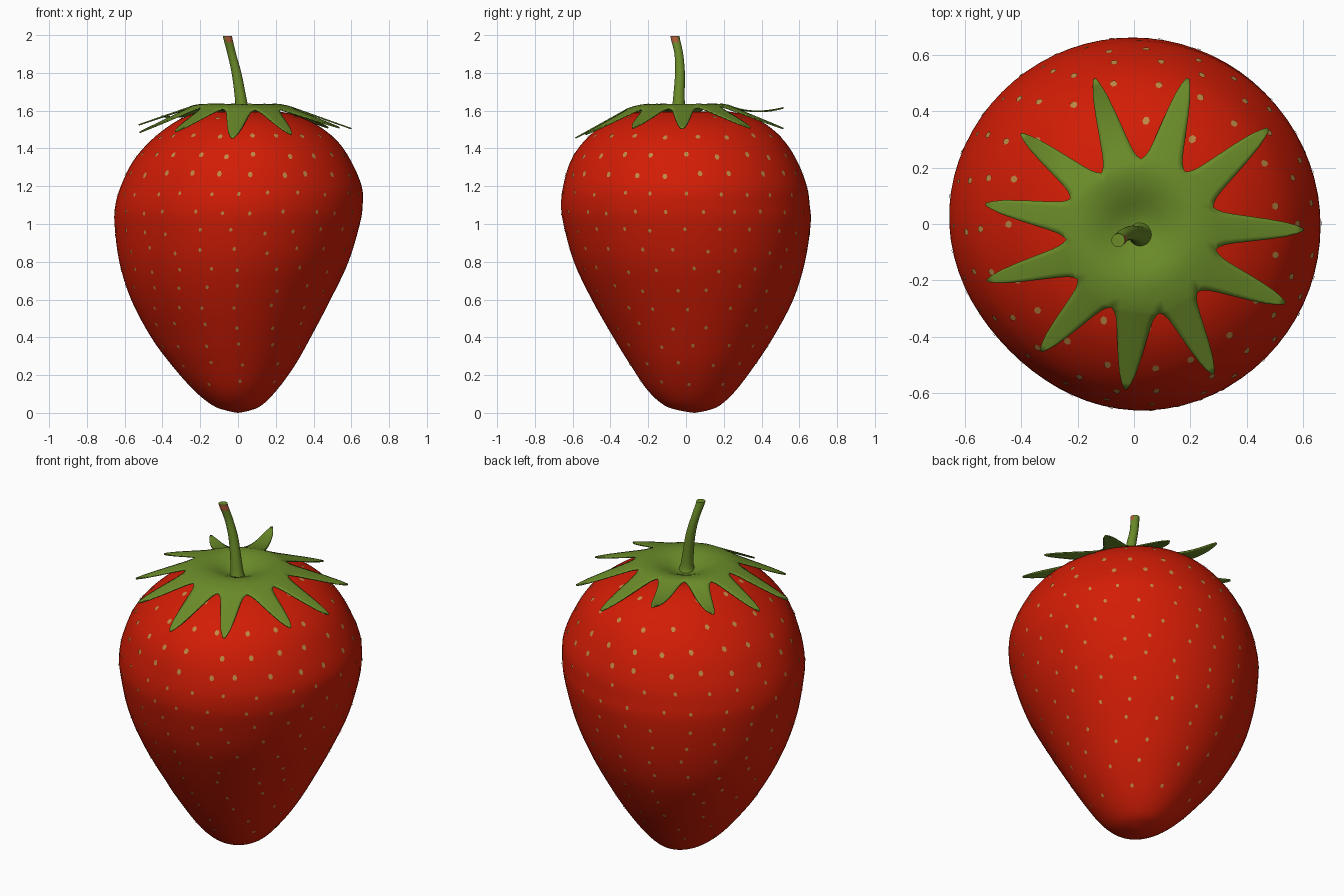
import bpy, bmesh, math, random
from mathutils import Vector

if "Cube" in bpy.data.objects:
    bpy.data.objects.remove(bpy.data.objects["Cube"])

random.seed(4)


def material(name, col):
    m = bpy.data.materials.new(name)
    m.diffuse_color = (*col, 1)
    m.use_nodes = True
    m.node_tree.nodes["Principled BSDF"].inputs["Base Color"].default_value = m.diffuse_color
    return m


RED = material("berry red", (0.65, 0.012, 0.0015))
GREEN = material("leaf green", (0.145, 0.26, 0.022))
TAN = material("seed tan", (0.52, 0.25, 0.06))
BROWN = material("stem tip brown", (0.42, 0.11, 0.04))


def make_object(name, bm, mats, angle=60):
    me = bpy.data.meshes.new(name)
    bm.to_mesh(me)
    bm.free()
    ob = bpy.data.objects.new(name, me)
    bpy.context.collection.objects.link(ob)
    for m in mats:
        me.materials.append(m)
    bpy.ops.object.select_all(action='DESELECT')
    ob.select_set(True)
    bpy.context.view_layer.objects.active = ob
    bpy.ops.object.shade_smooth_by_angle(angle=math.radians(angle))
    return ob


def catmull(pts, u):
    i = min(int(u), len(pts) - 2)
    t = u - i
    a, b, c, d = (pts[max(0, min(len(pts) - 1, i + k))] for k in (-1, 0, 1, 2))
    return [0.5 * (2 * q + (r - p) * t + (2 * p - 5 * q + 4 * r - s) * t * t
                   + (3 * q - p - 3 * r + s) * t ** 3) for p, q, r, s in zip(a, b, c, d)]


def table(pts, x):
    for (x0, y0), (x1, y1) in zip(pts, pts[1:]):
        if x <= x1:
            return y0 + (y1 - y0) * (x - x0) / (x1 - x0)
    return pts[-1][1]


def loft(bm, rings):
    """Skin equal-length closed rings of points, bottom to top."""
    vs = [[bm.verts.new(p) for p in r] for r in rings]
    n = len(vs[0])
    for a, b in zip(vs, vs[1:]):
        for i in range(n):
            bm.faces.new((a[i], a[(i + 1) % n], b[(i + 1) % n], b[i]))
    return vs


# Berry body: height and reach to the left, right, front, back
ROWS = [(0.00, 0, 0, -.045, .045), (.012, .06, .06, .03, .11), (.04, .135, .125, .115, .18),
        (.12, .235, .205, .205, .265), (.25, .352, .30, .295, .363), (.40, .465, .385, .39, .462),
        (.60, .572, .49, .505, .568), (.80, .635, .585, .60, .63), (1.0, .66, .645, .655, .66),
        (1.1, .655, .66, .667, .655), (1.2, .625, .655, .655, .64), (1.33, .56, .60, .615, .59),
        (1.44, .465, .525, .54, .52), (1.53, .35, .41, .43, .42), (1.58, .25, .29, .31, .30),
        (1.595, .18, .19, .2, .2), (1.57, .08, .08, .08, .08), (1.55, 0, 0, 0, 0)]
FLAT = [(0, 0), (.1, .03), (.4, .08), (.7, .065), (1.1, .05), (1.4, .02), (1.6, 0)]


def body_point(u, ang):
    z, l, r, f, b = catmull(ROWS, u)
    # slightly flattened towards the front left
    k = 1 - table(FLAT, z) * max(0, math.cos(ang - math.radians(225))) ** 5
    return Vector(((r - l) / 2 + k * (r + l) / 2 * math.cos(ang),
                   (b - f) / 2 + k * (b + f) / 2 * math.sin(ang), z))


SEG, SUB = 72, 4
bm = bmesh.new()
loft(bm, [[body_point(k / SUB, 2 * math.pi * i / SEG) for i in range(SEG)]
          for k in range((len(ROWS) - 1) * SUB + 1)])
bmesh.ops.remove_doubles(bm, verts=bm.verts, dist=0.0005)
bmesh.ops.recalc_face_normals(bm, faces=bm.faces)
make_object("berry_body", bm, [RED], 180)

# Seeds: tiny thin plates spread in staggered rows over the berry
bm = bmesh.new()
heights = [(catmull(ROWS, k * .01)[0], k * .01) for k in range(1, 1400)]
for row in range(15):
    zt = 0.16 + row * 0.1
    u = min(heights, key=lambda h: abs(h[0] - zt))[1]
    n = max(6, round(2 * math.pi * body_point(u, 0).x / 0.17))
    size = 1.0 if zt < 1.2 else 1.4
    for i in range(n):
        a = 2 * math.pi * (i + 0.5 * (row % 2) + random.uniform(-.15, .15)) / n
        uu = u + random.uniform(-.08, .08)
        p = body_point(uu, a)
        du = (body_point(uu + .02, a) - p).normalized()
        da = (body_point(uu, a + .02) - p).normalized()
        c = p + da.cross(du).normalized() * 0.003
        bm.faces.new([bm.verts.new(c + size * (da * .0095 * math.cos(t) + du * .012 * math.sin(t)))
                      for t in [math.pi * k / 3 for k in range(6)]])
make_object("seeds", bm, [TAN])

# Leafy cap: tip x, y, z followed by the notch that comes after it (clockwise)
LEAVES = [(-.14, .515, 1.615, .025, .23), (.19, .515, 1.505, .18, .185),
          (.475, .337, 1.51, .28, .06), (.60, -.02, 1.505, .29, -.09),
          (.535, -.28, 1.51, .225, -.24), (.28, -.53, 1.475, .09, -.315),
          (-.03, -.585, 1.455, -.08, -.295), (-.33, -.45, 1.49, -.20, -.195),
          (-.52, -.20, 1.485, -.24, -.055), (-.525, .07, 1.525, -.225, .09),
          (-.40, .32, 1.57, -.115, .18)]
RIM = [(0, 1.572), (.05, 1.582), (.10, 1.607), (.15, 1.626), (.20, 1.634), (.25, 1.625),
       (.33, 1.600)]
WIDTH = [(0, 1), (.04, .88), (.1, .78), (.2, .70), (.4, .59), (.6, .48), (.8, .34), (.92, .2), (1, .07)]
CENTRE = Vector((.01, -.01))
NU = 6
bm = bmesh.new()
for i, (tx, ty, tz, vx, vy) in enumerate(LEAVES):
    v0, v1, tip = Vector(LEAVES[i - 1][3:]), Vector((vx, vy)), Vector((tx, ty))
    mid = (v0 + v1) / 2
    rows = []
    for k in range(9):                       # middle disc sector
        pts = [CENTRE.lerp(v0.lerp(v1, j / NU), k / 8) for j in range(NU + 1)]
        rows.append([(p.x, p.y, table(RIM, (p - CENTRE).length)) for p in pts])
    base = [p[2] for p in rows[-1]]
    for s in (.04, .1, .2, .3, .4, .5, .6, .7, .8, .92, 1):   # pointed leaf
        row = []
        for j in range(NU + 1):
            p = mid.lerp(tip, s) + (v1 - v0) * (j / NU - .5) * table(WIDTH, s)
            z = base[j] + (tz - base[j]) * s
            if tz > 1.56:
                z -= 0.1 * s * (1 - s)       # upturned leaves dip first
            row.append((p.x, p.y, z))
        rows.append(row)
    vs = [[bm.verts.new(p) for p in r] for r in rows]
    for a, b in zip(vs, vs[1:]):
        for j in range(NU):
            bm.faces.new((a[j], b[j], b[j + 1], a[j + 1]))
bmesh.ops.remove_doubles(bm, verts=bm.verts, dist=0.0004)
bmesh.ops.dissolve_degenerate(bm, edges=bm.edges, dist=0.0001)
bmesh.ops.recalc_face_normals(bm, faces=bm.faces)
cap = make_object("leaf_cap", bm, [GREEN])
sol = cap.modifiers.new("thickness", 'SOLIDIFY')
sol.thickness, sol.offset = 0.007, 0

# Stem: bent tapering tube, x, y, z, radius
PATH = [(.022, -.04, 1.56, .055), (.022, -.04, 1.60, .037), (.012, -.037, 1.68, .030),
        (-.008, -.032, 1.80, .026), (-.033, -.038, 1.90, .023), (-.052, -.055, 1.975, .024),
        (-.056, -.058, 1.996, .024)]
bm = bmesh.new()
rings = []
for k in range((len(PATH) - 1) * 4 + 1):
    x, y, z, r = catmull(PATH, k / 4)
    rings.append([(x + r * math.cos(t), y + r * math.sin(t), z)
                  for t in [2 * math.pi * i / 20 for i in range(20)]])
vs = loft(bm, rings)
bm.faces.new(vs[-1])
bmesh.ops.recalc_face_normals(bm, faces=bm.faces)
for f in bm.faces:                           # dry patch on the front right of the tip
    if f.calc_center_median().z > 1.966 and f.normal.z < .6 and f.normal.x - f.normal.y > .1:
        f.material_index = 1
make_object("stem", bm, [GREEN, BROWN])
